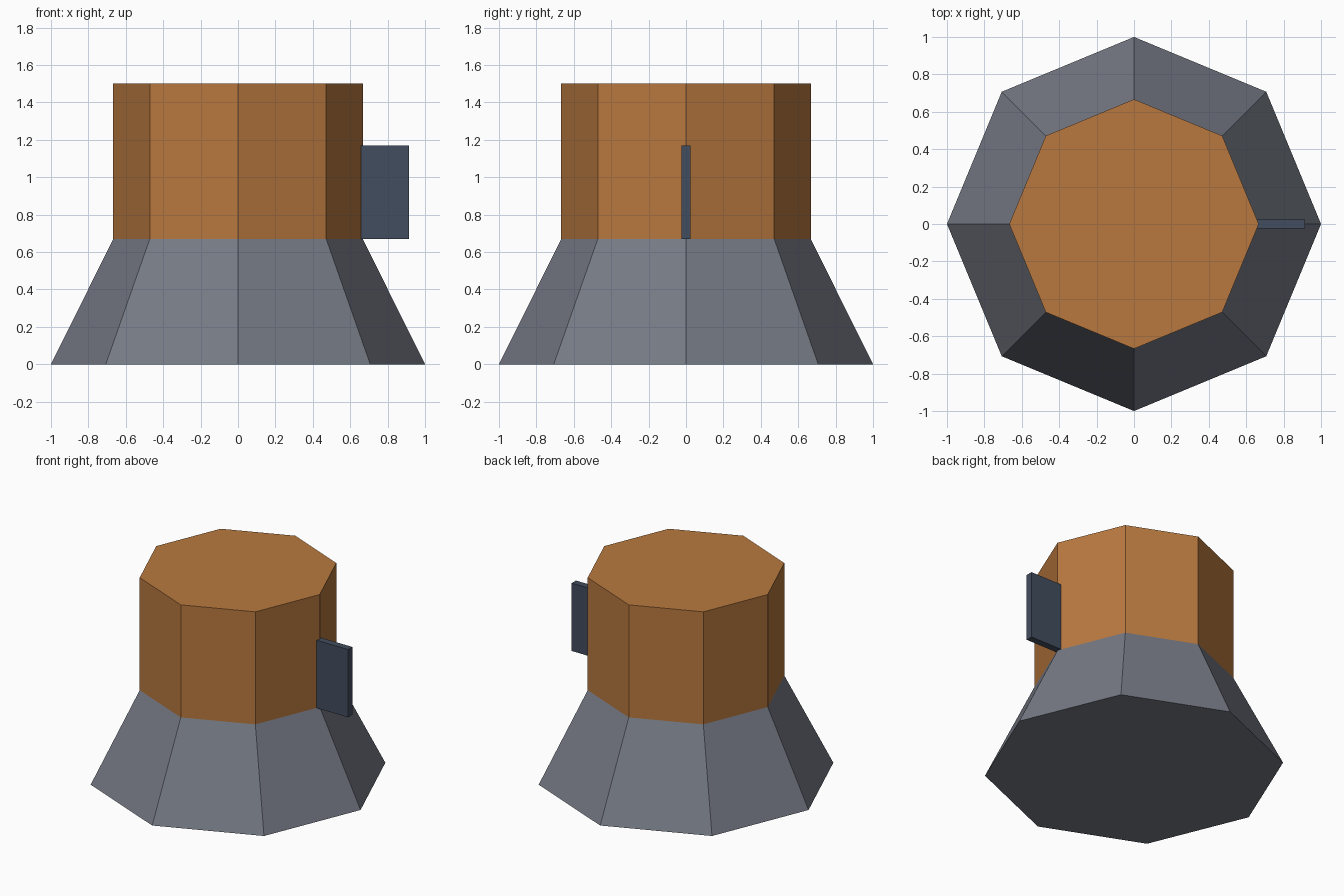
import bpy
import bmesh
from math import pi, cos, sin

if "Cube" in bpy.data.objects:
    bpy.data.objects.remove(bpy.data.objects["Cube"])


def material(name, color):
    mat = bpy.data.materials.new(name)
    mat.diffuse_color = (*color, 1)
    mat.use_nodes = True
    mat.node_tree.nodes["Principled BSDF"].inputs["Base Color"].default_value = mat.diffuse_color
    return mat


def add_object(name, bm, mat):
    bmesh.ops.recalc_face_normals(bm, faces=bm.faces)
    mesh = bpy.data.meshes.new(name)
    bm.to_mesh(mesh)
    bm.free()
    mesh.materials.append(mat)
    obj = bpy.data.objects.new(name, mesh)
    bpy.context.collection.objects.link(obj)
    return obj


def octagon_section(name, r0, z0, r1, z1, mat):
    """Closed eight-sided section with corners on the x and y axes."""
    bm = bmesh.new()
    rings = [[bm.verts.new((r * cos(i * pi / 4), r * sin(i * pi / 4), z))
              for i in range(8)] for r, z in ((r0, z0), (r1, z1))]
    for ring in rings:
        bm.faces.new(ring)
    for i in range(8):
        j = (i + 1) % 8
        bm.faces.new((rings[0][i], rings[0][j], rings[1][j], rings[1][i]))
    return add_object(name, bm, mat)


def box(name, lo, hi, mat):
    bm = bmesh.new()
    bmesh.ops.create_cube(bm, size=1)
    for v in bm.verts:
        v.co = [(a + b) / 2 + c * (b - a) for a, b, c in zip(lo, hi, v.co)]
    return add_object(name, bm, mat)


slate = material("slate", (0.18, 0.195, 0.235))
orange = material("orange_brown", (0.48, 0.19, 0.05))
navy = material("dark_blue", (0.055, 0.075, 0.115))

# Flared base skirt
octagon_section("flared_base", 1.0, 0.0, 0.667, 0.67, slate)
# Straight upper body
octagon_section("upper_body", 0.667, 0.67, 0.667, 1.5, orange)
# Thin fin on the right-hand corner
box("side_fin", (0.65, -0.025, 0.67), (0.915, 0.025, 1.17), navy)
